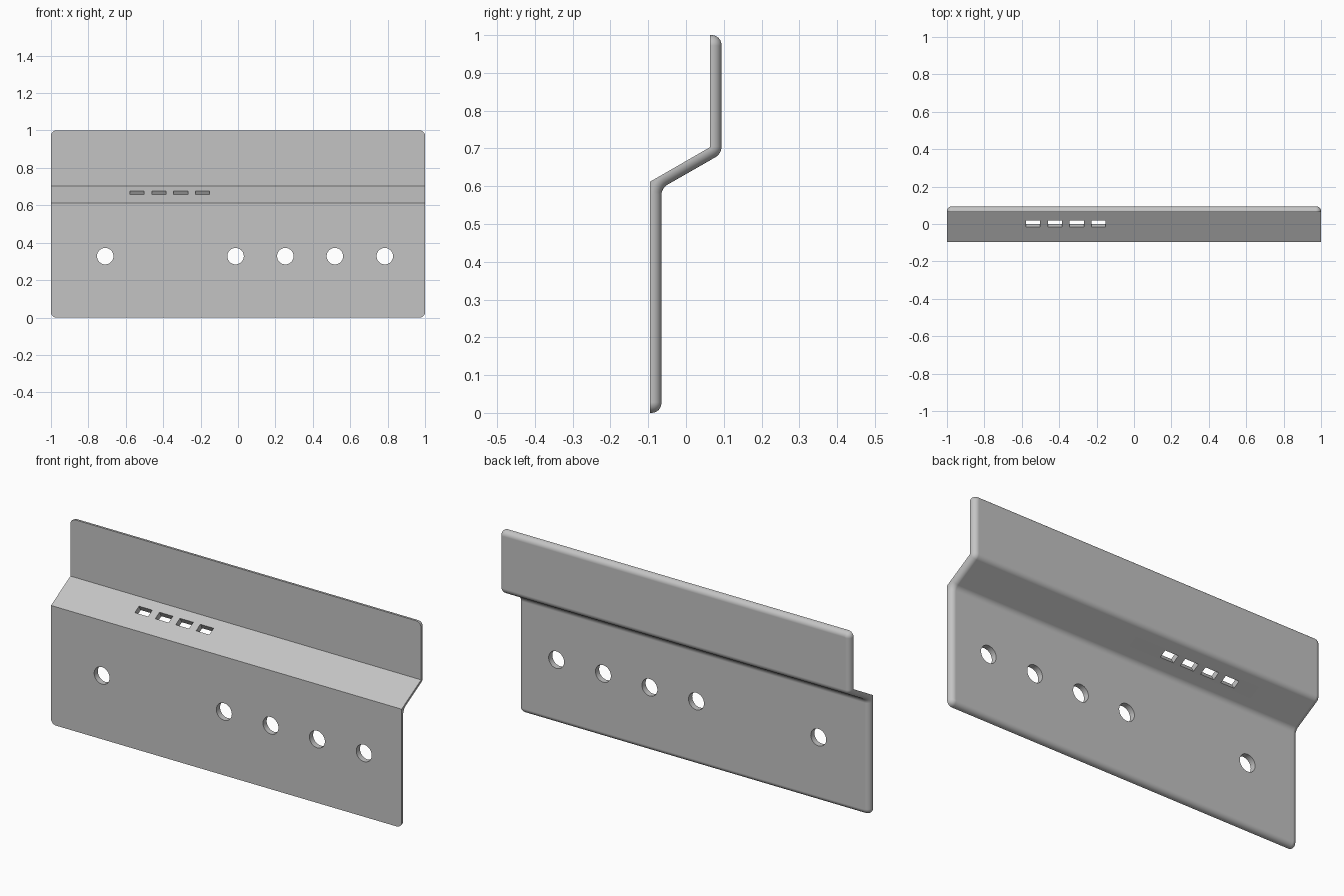
import bpy, bmesh, math
from mathutils import Vector, Matrix

if "Cube" in bpy.data.objects:
    bpy.data.objects.remove(bpy.data.objects["Cube"])

ROUND = 0.026                 # rounding of the rear rim
SLOPE = math.radians(30)      # tilt of the middle web


def fillet(prev, corner, nxt, radius, steps=6):
    """Points of an arc that rounds one profile corner."""
    p, c, n = Vector(prev), Vector(corner), Vector(nxt)
    a, b = (p - c).normalized(), (n - c).normalized()
    half = a.angle(b) / 2
    centre = c + (a + b).normalized() * (radius / math.sin(half))
    start = c + a * (radius / math.tan(half)) - centre
    end = c + b * (radius / math.tan(half)) - centre
    pts = []
    for i in range(steps + 1):
        v = start.lerp(end, i / steps)
        ang = start.angle(end)
        t = i / steps
        v = (start * math.sin((1 - t) * ang) + end * math.sin(t * ang)) / math.sin(ang)
        pts.append(tuple(centre + v))
    return pts


def new_object(name, bm):
    mesh = bpy.data.meshes.new(name)
    bm.to_mesh(mesh)
    bm.free()
    obj = bpy.data.objects.new(name, mesh)
    bpy.context.collection.objects.link(obj)
    return obj


# Stepped sheet profile (y, z): sharp front bends, rounded rear bends
front = [(-0.095, 0), (-0.095, 0.612), (0.063, 0.703), (0.063, 1)]
back = [(0.094, 1), (0.094, 0.686), (-0.065, 0.595), (-0.065, 0)]
profile = (front + [back[0]] + fillet(back[0], back[1], back[2], 0.032)
           + fillet(back[1], back[2], back[3], 0.032) + [back[3]])

bm = bmesh.new()
left = [bm.verts.new((-1, y, z)) for y, z in profile]
right = [bm.verts.new((1, y, z)) for y, z in profile]
bm.faces.new(left)
bm.faces.new(right[::-1])
for i in range(len(profile)):
    j = (i + 1) % len(profile)
    bm.faces.new((left[i], right[i], right[j], left[j]))
bmesh.ops.recalc_face_normals(bm, faces=bm.faces)

# Round the four outer corners, then the whole rear rim
corners = [e for e in bm.edges
           if all(v.co.z < 0.001 or v.co.z > 0.999 for v in e.verts)
           and abs(e.verts[0].co.x - e.verts[1].co.x) < 0.001]
bmesh.ops.bevel(bm, geom=corners, offset=ROUND + 0.002, segments=6, profile=0.5,
                affect='EDGES', clamp_overlap=False)
bm.normal_update()
rim = []
for e in bm.edges:
    if len(e.link_faces) == 2:
        low, high = sorted(f.normal.y for f in e.link_faces)
        if abs(low) < 0.1 and high > 0.3:
            rim.append(e)
bmesh.ops.bevel(bm, geom=rim, offset=ROUND, segments=6, profile=0.5,
                affect='EDGES', clamp_overlap=False)
plate = new_object("stepped_plate", bm)

# Cutters: round holes in the lower panel, slots square to the sloped web
bm = bmesh.new()
for x in (-0.71, -0.013, 0.253, 0.518, 0.785):
    bmesh.ops.create_cone(
        bm, cap_ends=True, segments=40, radius1=0.044, radius2=0.044, depth=0.1,
        matrix=Matrix.Translation((x, -0.08, 0.328)) @ Matrix.Rotation(math.pi / 2, 4, 'X'))
for x in (-0.54, -0.423, -0.306, -0.19):
    bmesh.ops.create_cube(
        bm, size=1,
        matrix=Matrix.Translation((x, 0.002, 0.667)) @ Matrix.Rotation(SLOPE, 4, 'X')
        @ Matrix.Diagonal((0.076, 0.04, 0.16, 1)))
cutter = new_object("hole_cutter", bm)
cutter.hide_render = True

bpy.context.view_layer.objects.active = plate
plate.select_set(True)
cut = plate.modifiers.new("holes", 'BOOLEAN')
cut.operation = 'DIFFERENCE'
cut.solver = 'EXACT'
cut.object = cutter
bpy.ops.object.modifier_apply(modifier=cut.name)
bpy.data.objects.remove(cutter)

# Smooth roundings, crisp bends, flat panels
bpy.ops.object.shade_smooth_by_angle(angle=math.radians(30))
weighted = plate.modifiers.new("flat_panels", 'WEIGHTED_NORMAL')
weighted.keep_sharp = True

grey = bpy.data.materials.new("plain grey")
grey.diffuse_color = (0.55, 0.55, 0.55, 1)
grey.use_nodes = True
grey.node_tree.nodes["Principled BSDF"].inputs["Base Color"].default_value = grey.diffuse_color
plate.data.materials.clear()
plate.data.materials.append(grey)
